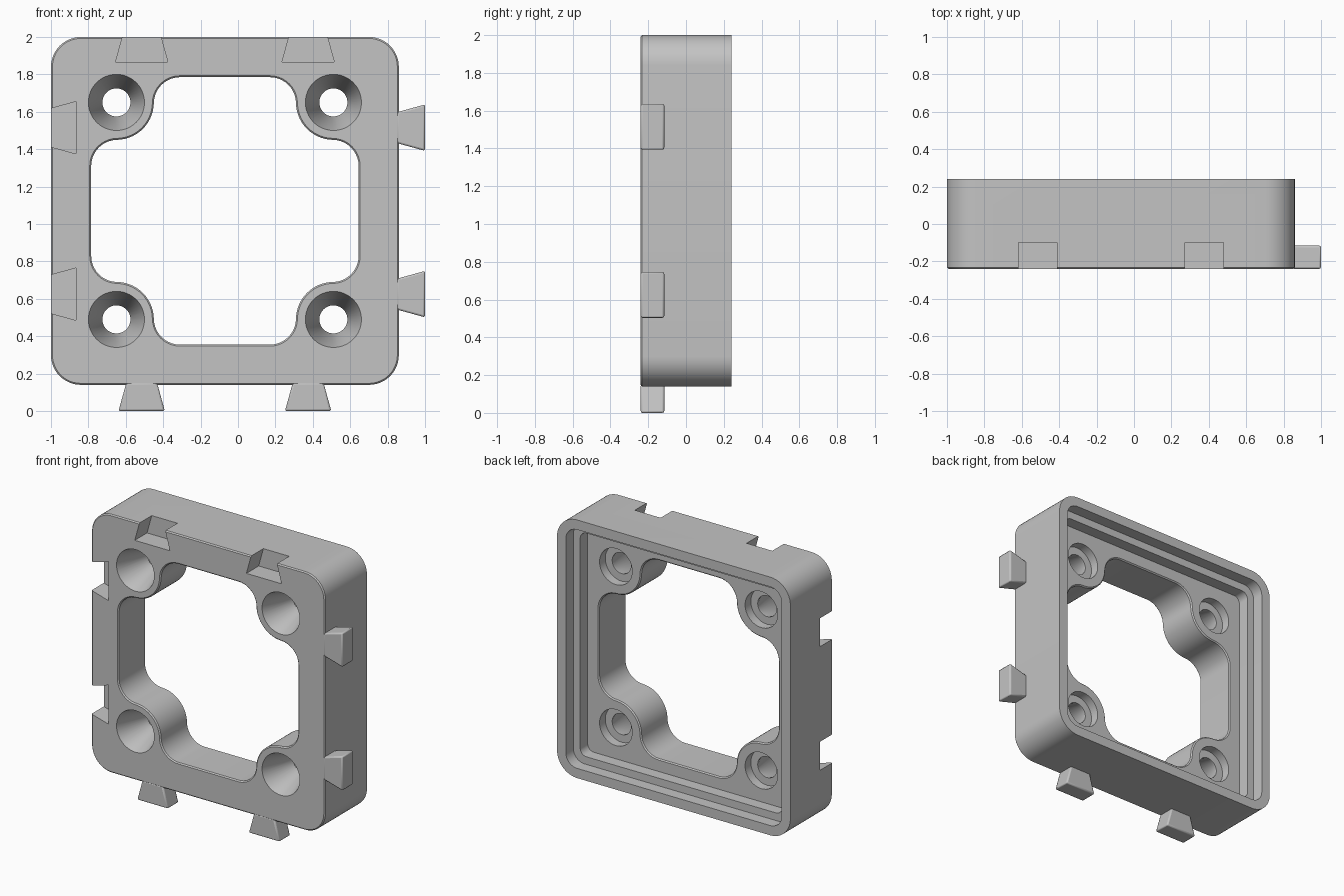
import bpy
import bmesh
from math import sin, cos, pi, radians
from mathutils import Vector

old = bpy.data.objects.get("Cube")
if old:
    bpy.data.objects.remove(old, do_unlink=True)

CENTRE = Vector((-0.07, 0, 1.07))
HALF, FRONT, BACK = 0.93, -0.24, 0.24
HOLE, SCREW, TAB = 0.715, 0.58, 0.445

grey = bpy.data.materials.new("plain_grey")
grey.use_nodes = True
grey.diffuse_color = (0.55, 0.55, 0.55, 1)
grey.node_tree.nodes["Principled BSDF"].inputs["Base Color"].default_value = grey.diffuse_color


def loft(name, rings):
    """Closed solid through rings, each an outline and its depth."""
    bm = bmesh.new()
    loops = [[bm.verts.new(CENTRE + Vector((u, y, v))) for u, v in pts] for pts, y in rings]
    n = len(loops[0])
    for a, b in zip(loops, loops[1:]):
        for i in range(n):
            j = (i + 1) % n
            bm.faces.new((a[i], a[j], b[j], b[i]))
    bm.faces.new(loops[0])
    bm.faces.new(loops[-1])
    bmesh.ops.recalc_face_normals(bm, faces=bm.faces)
    mesh = bpy.data.meshes.new(name)
    bm.to_mesh(mesh)
    bm.free()
    mesh.materials.append(grey)
    obj = bpy.data.objects.new(name, mesh)
    bpy.context.collection.objects.link(obj)
    return obj


def arc(cu, cv, r, start, end, n):
    angles = [radians(start + (end - start) * i / n) for i in range(n + 1)]
    return [(cu + r * cos(a), cv + r * sin(a)) for a in angles]


def four_corners(quarter):
    """Repeat a first-quadrant outline around the centre."""
    pts = []
    for k in range(4):
        c, s = cos(k * pi / 2), sin(k * pi / 2)
        pts += [(u * c - v * s, u * s + v * c) for u, v in quarter]
    return pts


def rounded(half, r):
    return four_corners(arc(half - r, half - r, r, 0, 90, 12))


def opening(grow):
    """Window outline that curves around the screw bosses."""
    r, boss = 0.14 + grow, 0.2 - grow
    near = HOLE - 0.14
    low = SCREW - 0.34
    quarter = arc(near, low, r, 0, 90, 10)
    quarter += arc(SCREW, SCREW, boss, 270, 180, 14)[1:-1]
    quarter += arc(low, near, r, 0, 90, 10)
    return four_corners(quarter)


def circle(u, v, r):
    return arc(u, v, r, 0, 360, 48)[:-1]


def dovetail(near, far, near_half, far_half, centre, side):
    """Trapezium along the edge; side 0 = right, 1 = top, 2 = left, 3 = bottom."""
    pts = [(near, centre - near_half), (far, centre - far_half),
           (far, centre + far_half), (near, centre + near_half)]
    c, s = cos(side * pi / 2), sin(side * pi / 2)
    return [(u * c - v * s, u * s + v * c) for u, v in pts]


def cut(target, cutter):
    cutter.hide_render = True
    mod = target.modifiers.new("cut", 'BOOLEAN')
    mod.operation, mod.solver, mod.object = 'DIFFERENCE', 'EXACT', cutter
    bpy.context.view_layer.objects.active = target
    bpy.ops.object.modifier_apply(modifier=mod.name)
    bpy.data.objects.remove(cutter, do_unlink=True)


# Frame body with softened front edge
frame = loft("frame", [(rounded(HALF - 0.008, 0.152), FRONT),
                       (rounded(HALF, 0.16), FRONT + 0.008),
                       (rounded(HALF, 0.16), BACK)])

# Stepped recess in the back
cut(frame, loft("recess_cutter", [(rounded(0.805, 0.05), 0.07),
                                  (rounded(0.805, 0.05), 0.155),
                                  (rounded(0.86, 0.09), 0.155),
                                  (rounded(0.86, 0.09), BACK + 0.05)]))

# Central window, eased at the front and at the recess floor
cut(frame, loft("window_cutter", [(opening(0.008), FRONT - 0.05),
                                  (opening(0.008), FRONT),
                                  (opening(0), FRONT + 0.008),
                                  (opening(0), 0.062),
                                  (opening(0.008), 0.07),
                                  (opening(0.008), 0.12)]))

# Screw holes: deep cone at the front, counterbore at the back
for u in (-SCREW, SCREW):
    for v in (-SCREW, SCREW):
        profile = [(0.15, FRONT - 0.05), (0.15, FRONT), (0.075, -0.01), (0.075, 0.005),
                   (0.13, 0.005), (0.13, 0.1)]
        cut(frame, loft("screw_cutter", [(circle(u, v, r), y) for r, y in profile]))

# Dovetail sockets on the top and left-hand edges
for side in (1, 2):
    for centre in (-TAB, TAB):
        shape = dovetail(HALF - 0.135, HALF + 0.027, 0.14, 0.095, centre, side)
        cut(frame, loft("socket_cutter", [(shape, FRONT - 0.05), (shape, -0.1)]))

# Matching dovetail tabs on the other two edges
tabs = []
for side, edge in ((0, "side"), (3, "bottom")):
    for centre in (-TAB, TAB):
        shape = dovetail(HALF - 0.012, HALF + 0.14, 0.082, 0.124, centre, side)
        tab = loft(edge + "_tab", [(shape, FRONT), (shape, -0.115)])
        bevel = tab.modifiers.new("soft_edges", 'BEVEL')
        bevel.width, bevel.segments = 0.01, 2
        tabs.append(tab)

# Smooth the curves, keep the edges crisp
bpy.ops.object.select_all(action='DESELECT')
for obj in [frame] + tabs:
    obj.select_set(True)
bpy.context.view_layer.objects.active = frame
bpy.ops.object.shade_smooth_by_angle(angle=radians(30))
